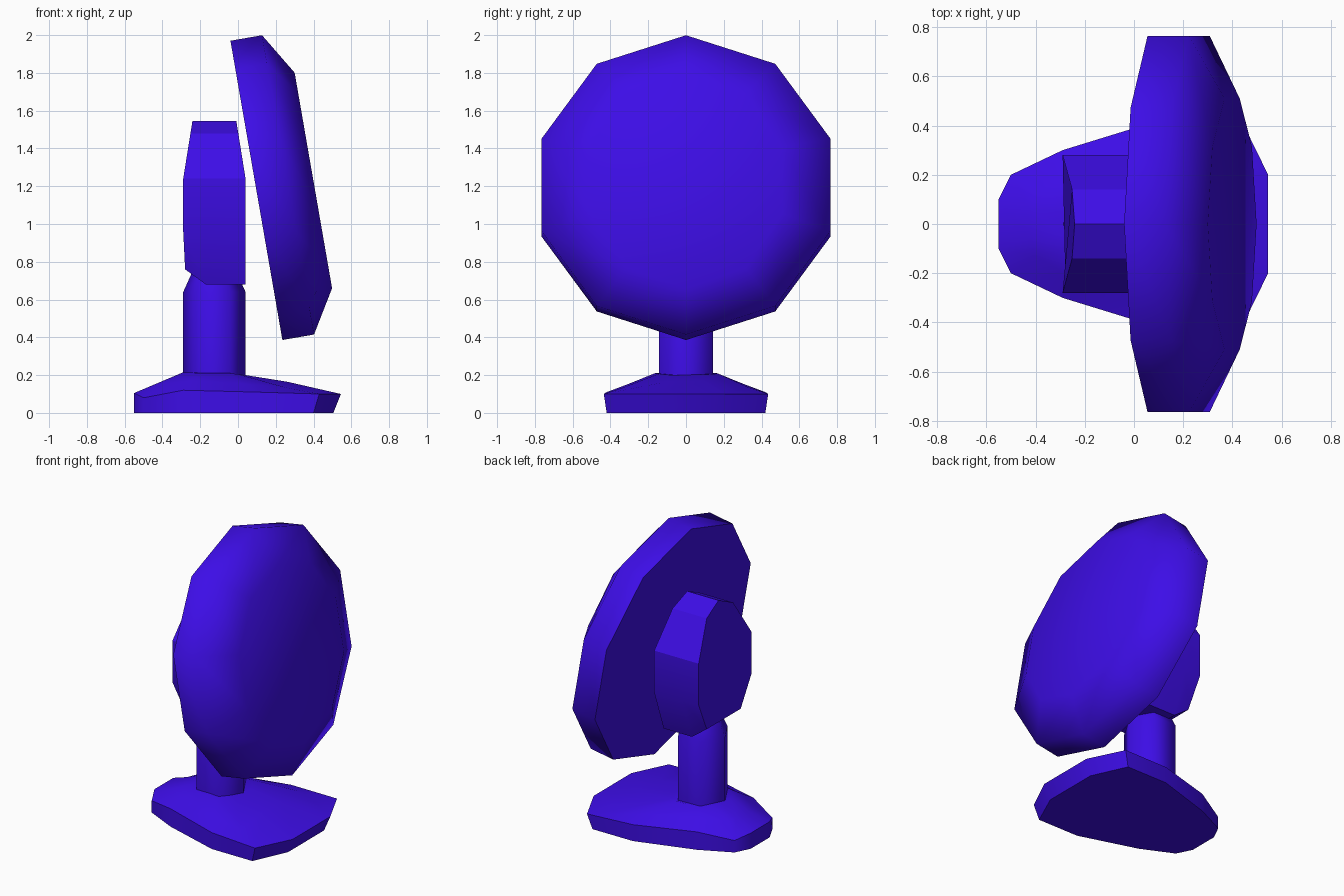
import bpy, math
from mathutils import Matrix, Vector

cube = bpy.data.objects.get("Cube")
if cube:
    bpy.data.objects.remove(cube, do_unlink=True)

violet = bpy.data.materials.new("violet_blue")
violet.use_nodes = True
COLOUR = (0.047, 0.004, 0.8, 1)
violet.diffuse_color = COLOUR
violet.node_tree.nodes["Principled BSDF"].inputs["Base Color"].default_value = COLOUR


def loft(name, rings, sharp_angle):
    """Skin equal-length rings, close both ends with flat caps."""
    n = len(rings[0])
    verts = [p for ring in rings for p in ring]
    sides = []
    for r in range(len(rings) - 1):
        for i in range(n):
            j = (i + 1) % n
            sides.append((r * n + i, r * n + j, (r + 1) * n + j, (r + 1) * n + i))
    last = (len(rings) - 1) * n
    caps = [tuple(reversed(range(n))), tuple(range(last, last + n))]
    mesh = bpy.data.meshes.new(name)
    mesh.from_pydata(verts, [], sides + caps)
    for p in mesh.polygons:
        p.use_smooth = p.index < len(sides)
    mesh.set_sharp_from_angle(angle=math.radians(sharp_angle))
    mesh.materials.append(violet)
    obj = bpy.data.objects.new(name, mesh)
    bpy.context.collection.objects.link(obj)
    return obj


def ngon(sides, rx, ry, z, cx=0.0):
    """Regular ring in the xy plane, first corner on +x."""
    return [(cx + rx * math.cos(math.tau * i / sides),
             ry * math.sin(math.tau * i / sides), z) for i in range(sides)]


def mirror_y(half):
    """Complete a ring from its +y half."""
    return half + [(x, -y, z) for x, y, z in reversed(half)]


# Base: bottom outline, rim, sloping shoulder, pole seat
base_half = [
    [(0.505, 0.19, 0), (0.40, 0.42, 0), (0.10, 0.42, 0),
     (-0.29, 0.30, 0), (-0.50, 0.20, 0), (-0.55, 0.10, 0)],
    [(0.545, 0.20, 0.10), (0.43, 0.435, 0.10), (0.10, 0.42, 0.11),
     (-0.29, 0.30, 0.12), (-0.50, 0.20, 0.08), (-0.55, 0.10, 0.105)],
    [(0.26, 0.10, 0.165), (0.25, 0.33, 0.135), (0.02, 0.30, 0.155),
     (-0.25, 0.22, 0.17), (-0.40, 0.13, 0.155), (-0.42, 0.06, 0.16)],
    [(0.04, 0.08, 0.20), (0.00, 0.15, 0.205), (-0.04, 0.165, 0.21),
     (-0.21, 0.165, 0.21), (-0.27, 0.10, 0.215), (-0.29, 0.05, 0.215)],
]
loft("base", [mirror_y(h) for h in base_half], 40)

# Six-sided pole with a chamfered top
loft("pole", [ngon(6, r, r, z, -0.125)
              for r, z in ((0.165, 0.19), (0.165, 0.64), (0.12, 0.74))], 65)


# Motor housing: ten-sided side view, cut flat below, tapering towards the top
def housing_ring(x, low, back_low):
    half = [(0.14, 1.48), (0.28, 1.24), (0.28, 0.96), (0.18, low)]
    outline = [(0, 1.545)] + half + [(-y, z) for y, z in reversed(half)]
    ring = []
    for y, z in outline:
        taper = max(0, z - 1.24) * 0.16
        px = x - math.copysign(taper, x + 0.125)
        ring.append((px + (back_low if z == low else 0), y, z))
    return list(reversed(ring))


loft("motor_housing", [housing_ring(-0.29, 0.76, 0.01),
                       housing_ring(-0.17, 0.68, 0),
                       housing_ring(0.04, 0.68, 0)], 30)

# Tilted ten-sided head: flat back, straight rim, bevel to a smaller front face
head = loft("head", [ngon(10, 0.804, 0.804, 0),
                     ngon(10, 0.804, 0.804, 0.17),
                     ngon(10, 0.579, 0.536, 0.306)], 75)
tilt = math.radians(9.85)
normal = Vector((math.cos(tilt), 0, math.sin(tilt)))
up = Vector((-math.sin(tilt), 0, math.cos(tilt)))
side = normal.cross(up)
frame = Matrix((up, side, normal)).transposed().to_4x4()
head.data.transform(Matrix.Translation((0.0975, 0, 1.178)) @ frame)

# Keep all surfaces facing outward
import bmesh
for obj in bpy.context.collection.objects:
    if obj.type == 'MESH' and violet.name in obj.data.materials:
        bm = bmesh.new()
        bm.from_mesh(obj.data)
        bmesh.ops.recalc_face_normals(bm, faces=bm.faces)
        bm.to_mesh(obj.data)
        bm.free()
